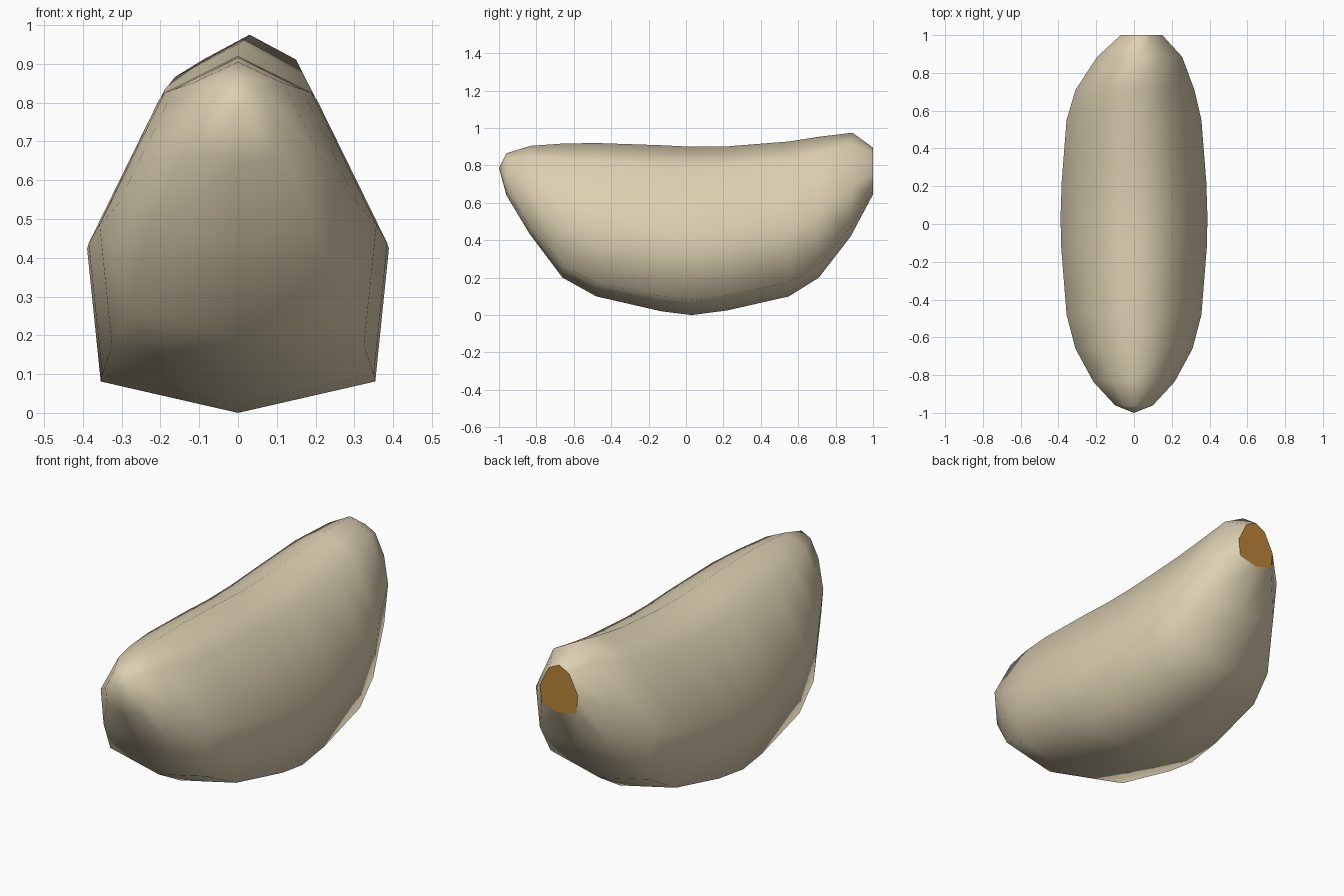
import bpy, bmesh

if "Cube" in bpy.data.objects:
    bpy.data.objects.remove(bpy.data.objects["Cube"])


def material(name, color):
    m = bpy.data.materials.new(name)
    m.diffuse_color = (*color, 1)
    m.use_nodes = True
    m.node_tree.nodes["Principled BSDF"].inputs["Base Color"].default_value = m.diffuse_color
    return m


# Half cross-section: (width fraction, fraction of the way from top to bottom)
HALF = [(0, 0), (0.53, 0.115), (1, 0.53), (0.91, 0.91), (0, 1)]
SECTION = HALF + [(-u, t) for u, t in HALF[-2:0:-1]]

# Stations: y top, z top, y bottom, z bottom, half width, sideways offset
STATIONS = [
    (-0.96, 0.865, -0.96, 0.64, 0.10, 0),
    (-0.83, 0.905, -0.84, 0.44, 0.215, 0),
    (-0.66, 0.917, -0.66, 0.20, 0.31, 0),
    (-0.48, 0.92, -0.48, 0.10, 0.357, 0),
    (-0.13, 0.908, -0.13, 0.02, 0.385, 0),
    (0.03, 0.90, 0.03, 0.0, 0.389, 0),
    (0.22, 0.902, 0.22, 0.025, 0.383, 0),
    (0.55, 0.928, 0.55, 0.10, 0.357, 0),
    (0.71, 0.953, 0.71, 0.20, 0.315, 0.005),
    (0.89, 0.975, 0.88, 0.42, 0.225, 0.03),
    (1.00, 0.895, 1.00, 0.645, 0.11, 0.04),
]

# Loft the curved body through the stations
bm = bmesh.new()
rings = []
for yt, zt, yb, zb, w, dx in STATIONS:
    rings.append([bm.verts.new((dx + u * w, yt + (yb - yt) * t, zt + (zb - zt) * t))
                  for u, t in SECTION])
n = len(SECTION)
for a, b in zip(rings, rings[1:]):
    for i in range(n):
        j = (i + 1) % n
        bm.faces.new((a[i], a[j], b[j], b[i]))

# Pointed front tip
tip = bm.verts.new((0, -1, 0.787))
for i in range(n):
    bm.faces.new((tip, rings[0][(i + 1) % n], rings[0][i]))

# Brown root scar closing the back end
scar = bm.faces.new(rings[-1])
scar.material_index = 1

bmesh.ops.recalc_face_normals(bm, faces=bm.faces)
for f in bm.faces:
    f.smooth = True
for e in scar.edges:
    e.smooth = False

mesh = bpy.data.meshes.new("clove")
bm.to_mesh(mesh)
bm.free()
mesh.materials.append(material("pale_skin", (0.72, 0.63, 0.44)))
mesh.materials.append(material("brown_scar", (0.50, 0.23, 0.04)))
bpy.context.collection.objects.link(bpy.data.objects.new("clove", mesh))
